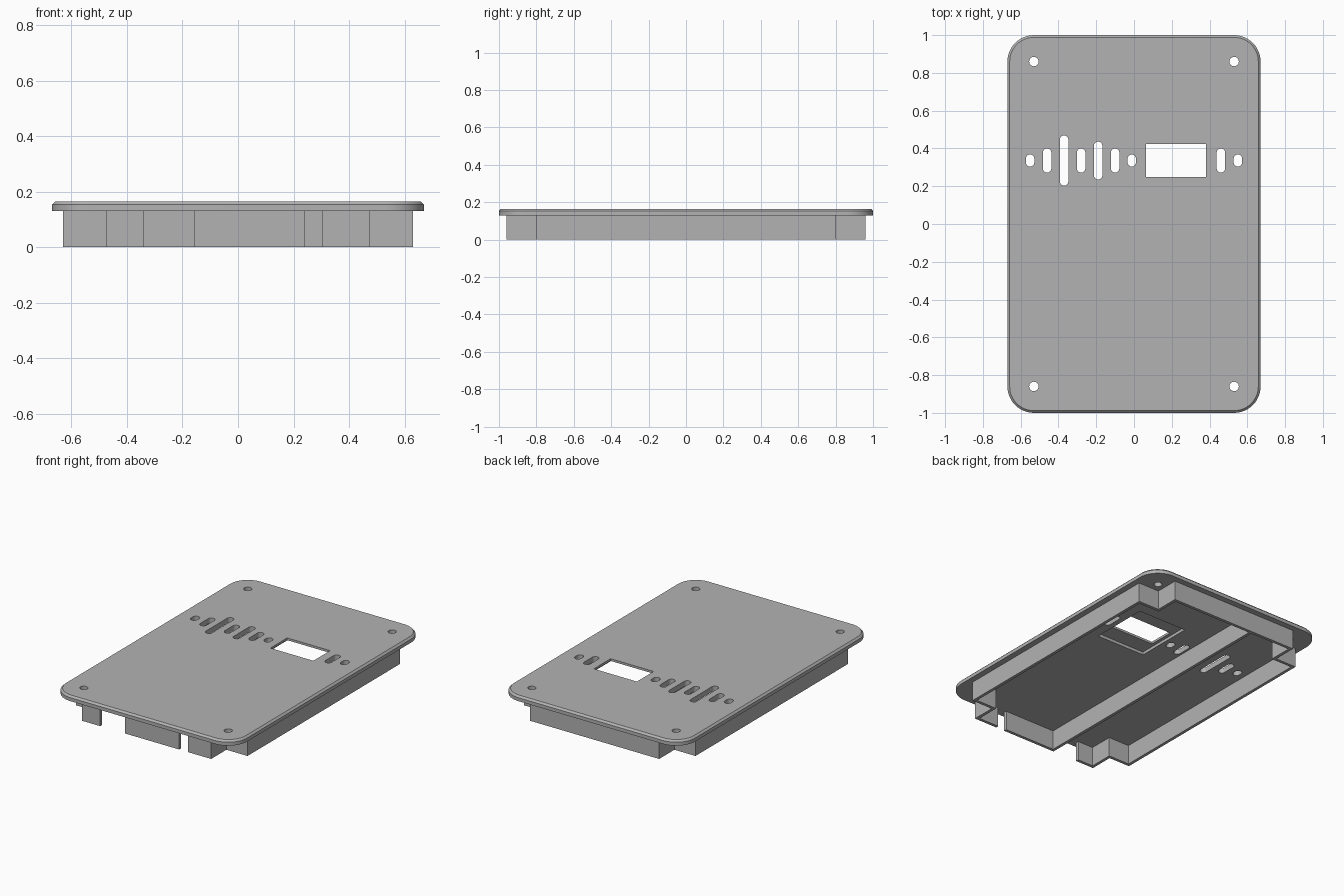
import bpy, bmesh, math
from mathutils import Vector

old = bpy.data.objects.get("Cube")
if old:
    bpy.data.objects.remove(old, do_unlink=True)

PLATE_Z, TOP_Z = 0.13, 0.165
WALL = 0.02

grey = bpy.data.materials.new("light_grey")
grey.use_nodes = True
colour = (0.45, 0.45, 0.45, 1)
grey.diffuse_color = colour
grey.node_tree.nodes["Principled BSDF"].inputs["Base Color"].default_value = colour


def finish(name, bm):
    bmesh.ops.recalc_face_normals(bm, faces=bm.faces[:])
    mesh = bpy.data.meshes.new(name)
    bm.to_mesh(mesh)
    bm.free()
    mesh.materials.append(grey)
    obj = bpy.data.objects.new(name, mesh)
    bpy.context.collection.objects.link(obj)
    return obj


def rounded_rect(cx, cy, hx, hy, r, steps):
    """Outline of a rectangle with round corners; r = 0 gives sharp ones."""
    if r == 0:
        steps = 0
    pts = []
    for k, (sx, sy) in enumerate([(1, 1), (-1, 1), (-1, -1), (1, -1)]):
        for i in range(steps + 1):
            a = math.pi / 2 * (k + i / max(steps, 1))
            p = (cx + sx * (hx - r) + r * math.cos(a), cy + sy * (hy - r) + r * math.sin(a))
            if not pts or (Vector(p) - Vector(pts[-1])).length > 1e-5:
                pts.append(p)
    if (Vector(pts[0]) - Vector(pts[-1])).length < 1e-5:
        pts.pop()
    return pts


def loft(bm, rings):
    """Closed solid through a stack of (outline, height) rings."""
    loops = [[bm.verts.new((x, y, z)) for x, y in pts] for pts, z in rings]
    bm.faces.new(loops[0][::-1])
    bm.faces.new(loops[-1])
    for low, high in zip(loops, loops[1:]):
        for i in range(len(low)):
            j = (i + 1) % len(low)
            bm.faces.new((low[i], low[j], high[j], high[i]))


def cut(target, outlines, low, high):
    bm = bmesh.new()
    for pts in outlines:
        loft(bm, [(pts, low), (pts, high)])
    cutter = finish("cutter", bm)
    cutter.hide_render = True
    mod = target.modifiers.new("cut", "BOOLEAN")
    mod.operation, mod.solver, mod.object = "DIFFERENCE", "EXACT", cutter
    bpy.context.view_layer.objects.active = target
    bpy.ops.object.modifier_apply(modifier=mod.name)
    bpy.data.objects.remove(cutter, do_unlink=True)


def wall(name, path):
    """Upright wall along a path, thickened to the left of its direction."""
    pts = [Vector(p) for p in path]
    dirs = [(b - a).normalized() for a, b in zip(pts, pts[1:])]
    normals = [Vector((-d.y, d.x)) for d in dirs]
    bm = bmesh.new()
    sections = []
    for i, p in enumerate(pts):
        n0, n1 = normals[max(i - 1, 0)], normals[min(i, len(normals) - 1)]
        q = p + (n0 + n1) * WALL / (1 + n0.dot(n1))
        sections.append([bm.verts.new((v.x, v.y, z)) for v, z in
                         ((p, 0), (q, 0), (q, PLATE_Z), (p, PLATE_Z))])
    bm.faces.new(sections[0])
    bm.faces.new(sections[-1][::-1])
    for a, b in zip(sections, sections[1:]):
        for i in range(4):
            j = (i + 1) % 4
            bm.faces.new((a[i], b[i], b[j], a[j]))
    return finish(name, bm)


# Cover plate with round corners and a chamfered top edge
bm = bmesh.new()
chamfer = 0.012
outer = rounded_rect(0, 0, 0.67, 1, 0.14, 12)
inner = rounded_rect(0, 0, 0.67 - chamfer, 1 - chamfer, 0.14 - chamfer, 12)
loft(bm, [(outer, PLATE_Z), (outer, TOP_Z - chamfer), (inner, TOP_Z)])
plate = finish("cover_plate", bm)

# Screw holes, row of slots and display window
ROW_Y = 0.336
SLOT = 0.0225
holes = [rounded_rect(x, y, 0.025, 0.025, 0.025, 6) for x in (-0.53, 0.53) for y in (-0.86, 0.86)]
slots = {-0.55: 0.032, -0.46: 0.064, -0.37: 0.133, -0.28: 0.064, -0.19: 0.1,
         -0.1: 0.064, -0.012: 0.032, 0.46: 0.064, 0.55: 0.032}
holes += [rounded_rect(x, ROW_Y, SLOT, half, SLOT, 6) for x, half in slots.items()]
holes.append(rounded_rect(0.222, ROW_Y, 0.158, 0.088, 0, 0))
cut(plate, holes, 0.1, 0.2)

# Shallow pocket behind the window
cut(plate, [rounded_rect(0.222, ROW_Y, 0.18, 0.2, 0, 0)], 0.1, 0.15)

bpy.ops.object.select_all(action="DESELECT")
plate.select_set(True)
bpy.context.view_layer.objects.active = plate
bpy.ops.object.shade_smooth_by_angle(angle=math.radians(25))

# Perimeter wall, stepped in at each corner and open at the front
X, Y, NX, NY = 0.63, 0.96, 0.475, 0.8
right_half = [(NX, -Y), (NX, -NY), (X, -NY), (X, NY), (NX, NY), (NX, Y)]
left_half = [(-x, y) for x, y in reversed(right_half)]
wall("perimeter_wall", [(0.305, -Y)] + right_half + left_half + [(-0.34, -Y)])

# Middle front wall joined to the long dividing rib
wall("divider_rib", [(-0.157, Y - WALL), (-0.157, -Y), (0.24, -Y)])
